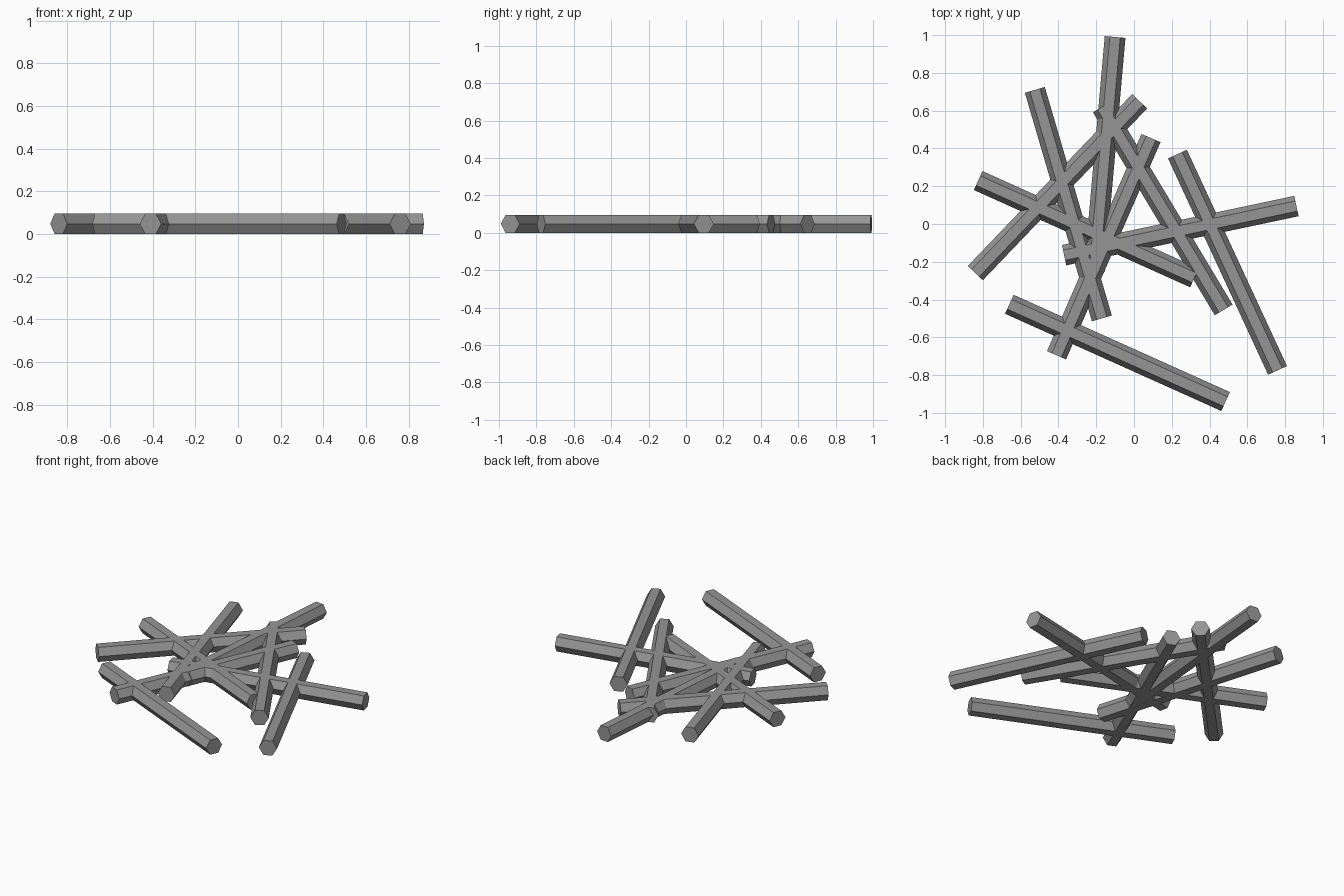
import bpy
import math
from mathutils import Vector

cube = bpy.data.objects.get("Cube")
if cube:
    bpy.data.objects.remove(cube, do_unlink=True)

# Single grey material
grey = bpy.data.materials.new("stone grey")
grey.use_nodes = True
colour = (0.3, 0.3, 0.3, 1)
grey.diffuse_color = colour
grey.node_tree.nodes["Principled BSDF"].inputs["Base Color"].default_value = colour

RADIUS = 0.055
HEIGHT = RADIUS * math.sqrt(3)


def add_bar(name, start, end):
    """Hexagonal bar lying on a flat side between two ground points."""
    a, b = Vector(start), Vector(end)
    d = b - a
    mid = (a + b) / 2
    bpy.ops.mesh.primitive_cylinder_add(vertices=6, radius=RADIUS, depth=d.length)
    bar = bpy.context.object
    bar.name = name
    # Corners point sideways, so the top and bottom are flat
    bar.rotation_euler = (math.pi / 2, math.pi / 6 * 0, math.atan2(d.y, d.x) - math.pi / 2)
    # First corner of the cylinder is on local y; turn the section to lie flat
    for v in bar.data.vertices:
        v.co.x, v.co.y = v.co.y, -v.co.x
    bar.location = (mid.x, mid.y, HEIGHT / 2)
    bar.data.materials.append(grey)


# Scattered bars, all of equal length
bars = [
    ((-0.10, 0.99), (-0.21, -0.25)),
    ((-0.525, 0.71), (-0.17, -0.50)),
    ((-0.825, 0.23), (0.32, -0.285)),
    ((-0.84, -0.26), (0.03, 0.65)),
    ((0.09, 0.455), (-0.41, -0.695)),
    ((0.86, 0.095), (-0.37, -0.165)),
    ((0.23, 0.37), (0.76, -0.775)),
    ((0.475, -0.455), (-0.17, 0.62)),
    ((-0.66, -0.425), (0.485, -0.94)),
]
for i, (start, end) in enumerate(bars, 1):
    add_bar(f"hex_bar_{i}", start, end)
